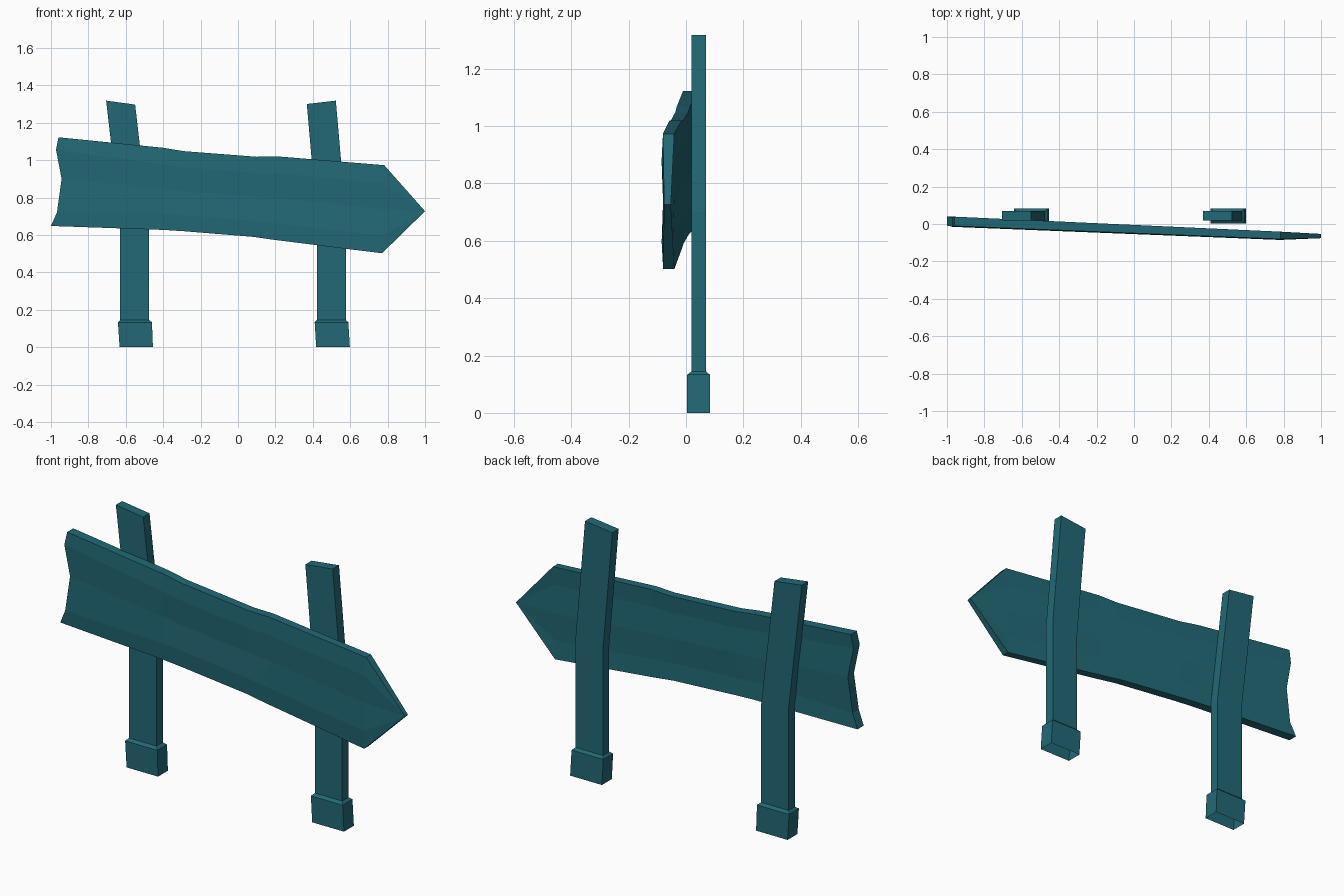
import bpy, bmesh

if "Cube" in bpy.data.objects:
    bpy.data.objects.remove(bpy.data.objects["Cube"])

mat = bpy.data.materials.new("teal_paint")
mat.diffuse_color = (0.016, 0.14, 0.18, 1)
mat.use_nodes = True
mat.node_tree.nodes["Principled BSDF"].inputs["Base Color"].default_value = mat.diffuse_color


def finish(name, bm):
    bmesh.ops.recalc_face_normals(bm, faces=bm.faces)
    me = bpy.data.meshes.new(name)
    bm.to_mesh(me)
    bm.free()
    me.materials.append(mat)
    ob = bpy.data.objects.new(name, me)
    bpy.context.collection.objects.link(ob)
    return ob


def post(name, levels):
    """Loft square rings: (x left, z left, x right, z right, y front, y back)."""
    bm = bmesh.new()
    rings = []
    for xl, zl, xr, zr, y0, y1 in levels:
        pts = [(xl, y0, zl), (xr, y0, zr), (xr, y1, zr), (xl, y1, zl)]
        rings.append([bm.verts.new(p) for p in pts])
    for a, b in zip(rings, rings[1:]):
        for i in range(4):
            j = (i + 1) % 4
            bm.faces.new((a[i], a[j], b[j], b[i]))
    bm.faces.new(rings[-1])
    return finish(name, bm)   # underside stays open


# Posts with a flared foot and a bend behind the board
post("left_post", [
    (-0.633, 0, -0.455, 0, 0.003, 0.083),
    (-0.642, 0.133, -0.46, 0.133, 0.004, 0.083),
    (-0.63, 0.145, -0.475, 0.145, 0.019, 0.07),
    (-0.63, 0.67, -0.475, 0.65, 0.019, 0.07),
    (-0.705, 1.318, -0.55, 1.297, 0.019, 0.07)])
post("right_post", [
    (0.418, 0, 0.598, 0, 0.003, 0.083),
    (0.41, 0.133, 0.59, 0.133, 0.004, 0.083),
    (0.422, 0.145, 0.577, 0.145, 0.019, 0.07),
    (0.422, 0.68, 0.577, 0.70, 0.019, 0.07),
    (0.368, 1.3, 0.523, 1.318, 0.019, 0.07)])

# Arrow board: columns of five points, notched tail, pointed head
tail = [(-0.96, 1.122), (-0.973, 1.055), (-0.943, 0.9), (-0.968, 0.72), (-1.0, 0.648)]
edges = [  # top x, z and bottom x, z
    (-0.4, 1.066, -0.4, 0.627), (-0.29, 1.048, -0.29, 0.62),
    (0.1, 1.018, 0.08, 0.59), (0.21, 1.02, 0.2, 0.573),
    (0.782, 0.973, 0.77, 0.502)]
steps = (0, 0.2, 0.5, 0.8, 1)
columns = [tail] + [[(a + (c - a) * t, b + (d - b) * t) for t in steps]
                    for a, b, c, d in edges]
dish = (0.003, -0.002, 0.003, -0.002, 0.003)

bm = bmesh.new()
sides = []
for y_start, slope, tip_y in ((-0.012, -0.04, -0.076), (0.038, -0.046, -0.053)):
    grid = [[bm.verts.new((x, y_start + slope * (x + 1) + d, z))
             for (x, z), d in zip(col, dish)] for col in columns]
    tip = bm.verts.new((1.0, tip_y, 0.727))
    for a, b in zip(grid, grid[1:]):
        for i in range(4):
            bm.faces.new((a[i], b[i], b[i + 1], a[i + 1]))
    for i in range(4):
        bm.faces.new((grid[-1][i], tip, grid[-1][i + 1]))
    rim = [c[0] for c in grid] + [tip] + [c[-1] for c in reversed(grid)]
    sides.append(rim + grid[0][3:0:-1])
front, back = sides
for i in range(len(front)):
    j = (i + 1) % len(front)
    bm.faces.new((front[i], front[j], back[j], back[i]))
finish("arrow_board", bm)
